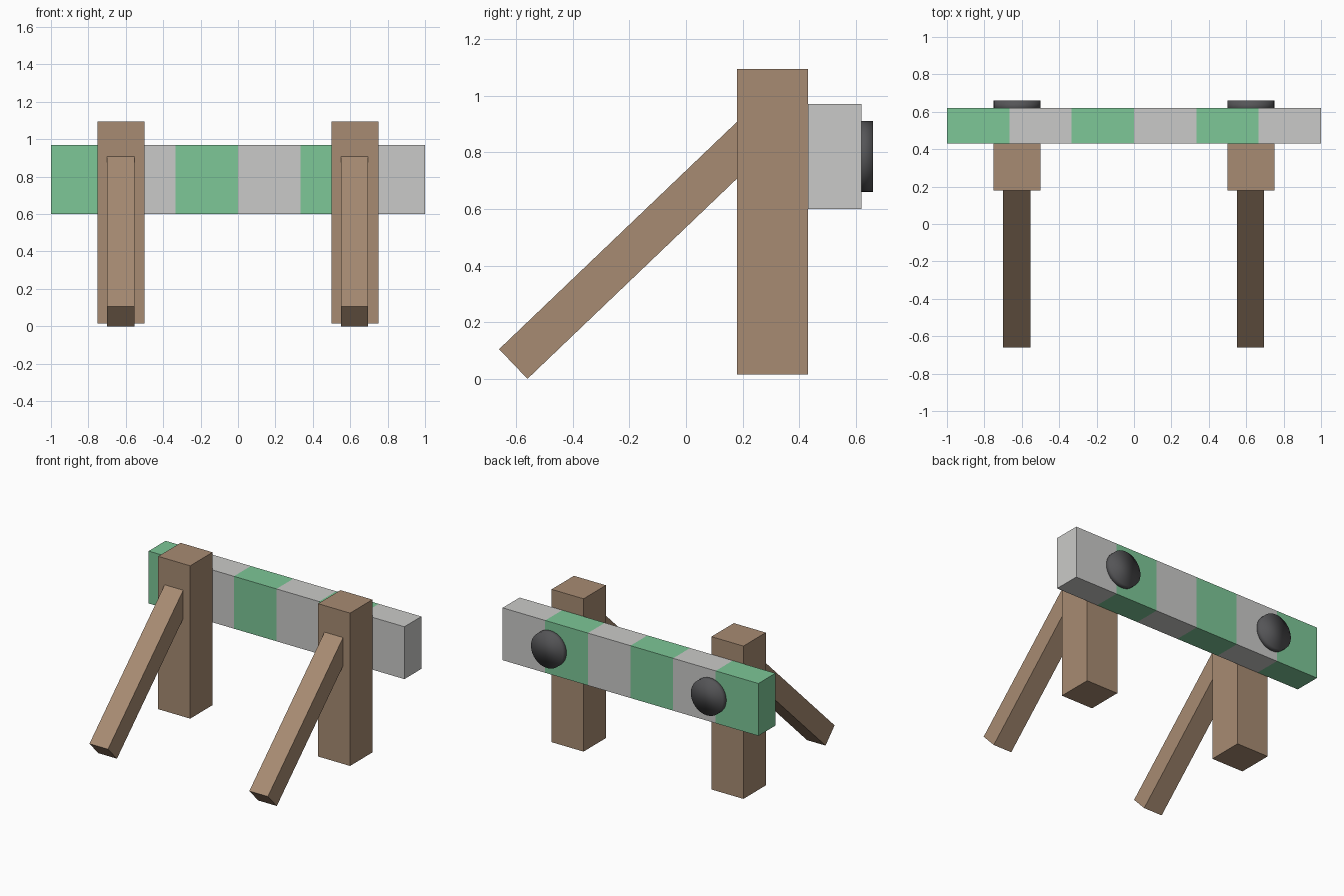
import bpy
import bmesh
import math
from mathutils import Matrix, Vector

cube = bpy.data.objects.get("Cube")
if cube:
    bpy.data.objects.remove(cube, do_unlink=True)


def material(name, rgb, roughness=0.8):
    mat = bpy.data.materials.new(name)
    mat.use_nodes = True
    color = (*rgb, 1.0)
    mat.diffuse_color = color
    bsdf = mat.node_tree.nodes["Principled BSDF"]
    bsdf.inputs["Base Color"].default_value = color
    bsdf.inputs["Roughness"].default_value = roughness
    return mat


wood = material("brown wood", (0.39, 0.26, 0.17))
grey = material("light grey paint", (0.59, 0.59, 0.58))
green = material("green paint", (0.205, 0.57, 0.31))
metal = material("dark metal", (0.09, 0.09, 0.095))


def finish(bm, name, mats):
    mesh = bpy.data.meshes.new(name)
    bm.to_mesh(mesh)
    bm.free()
    for mat in mats:
        mesh.materials.append(mat)
    obj = bpy.data.objects.new(name, mesh)
    bpy.context.collection.objects.link(obj)
    return obj


def box_mesh(size, matrix):
    bm = bmesh.new()
    bmesh.ops.create_cube(bm, size=1, matrix=matrix @ Matrix.Diagonal((*size, 1)))
    return bm


# Striped rail: cut into equal sections, painted alternately
STRIPES = 6
width = 2 / STRIPES
rail = box_mesh((2, 0.19, 0.37), Matrix.Translation((0, 0.525, 0.785)))
for i in range(1, STRIPES):
    bmesh.ops.bisect_plane(rail, geom=rail.verts[:] + rail.edges[:] + rail.faces[:],
                           plane_co=(-1 + i * width, 0, 0), plane_no=(1, 0, 0))
for face in rail.faces:
    x = face.calc_center_median().x
    section = min(STRIPES - 1, int((x + 1) / width))
    face.material_index = section % 2
finish(rail, "striped_rail", [green, grey])

# Brace direction: lower front foot rising back into the post
slope = math.radians(43.7)
brace_length, brace_thick = 1.26, 0.145
along = Vector((0, math.cos(slope), math.sin(slope)))
across = Vector((0, math.sin(slope), -math.cos(slope)))
foot = Vector((0, -0.66, 0.105))
brace_centre = foot + along * brace_length / 2 + across * brace_thick / 2

for side, x in (("right", -0.625), ("left", 0.625)):
    # Upright post
    post = box_mesh((0.25, 0.25, 1.08), Matrix.Translation((x, 0.305, 0.555)))
    finish(post, side + "_post", [wood])

    # Slanted brace
    place = Matrix.Translation(brace_centre + Vector((x - 0.002, 0, 0)))
    brace = box_mesh((brace_thick, brace_length, brace_thick),
                     place @ Matrix.Rotation(slope, 4, "X"))
    finish(brace, side + "_brace", [wood])

    # Round bolt head with soft shading over its rim
    bolt = bmesh.new()
    bmesh.ops.create_cone(bolt, cap_ends=True, segments=32,
                          radius1=0.125, radius2=0.125, depth=0.06,
                          matrix=Matrix.Translation((x, 0.63, 0.785))
                          @ Matrix.Rotation(math.pi / 2, 4, "X"))
    for face in bolt.faces:
        face.smooth = True
    finish(bolt, side + "_bolt_head", [metal])
